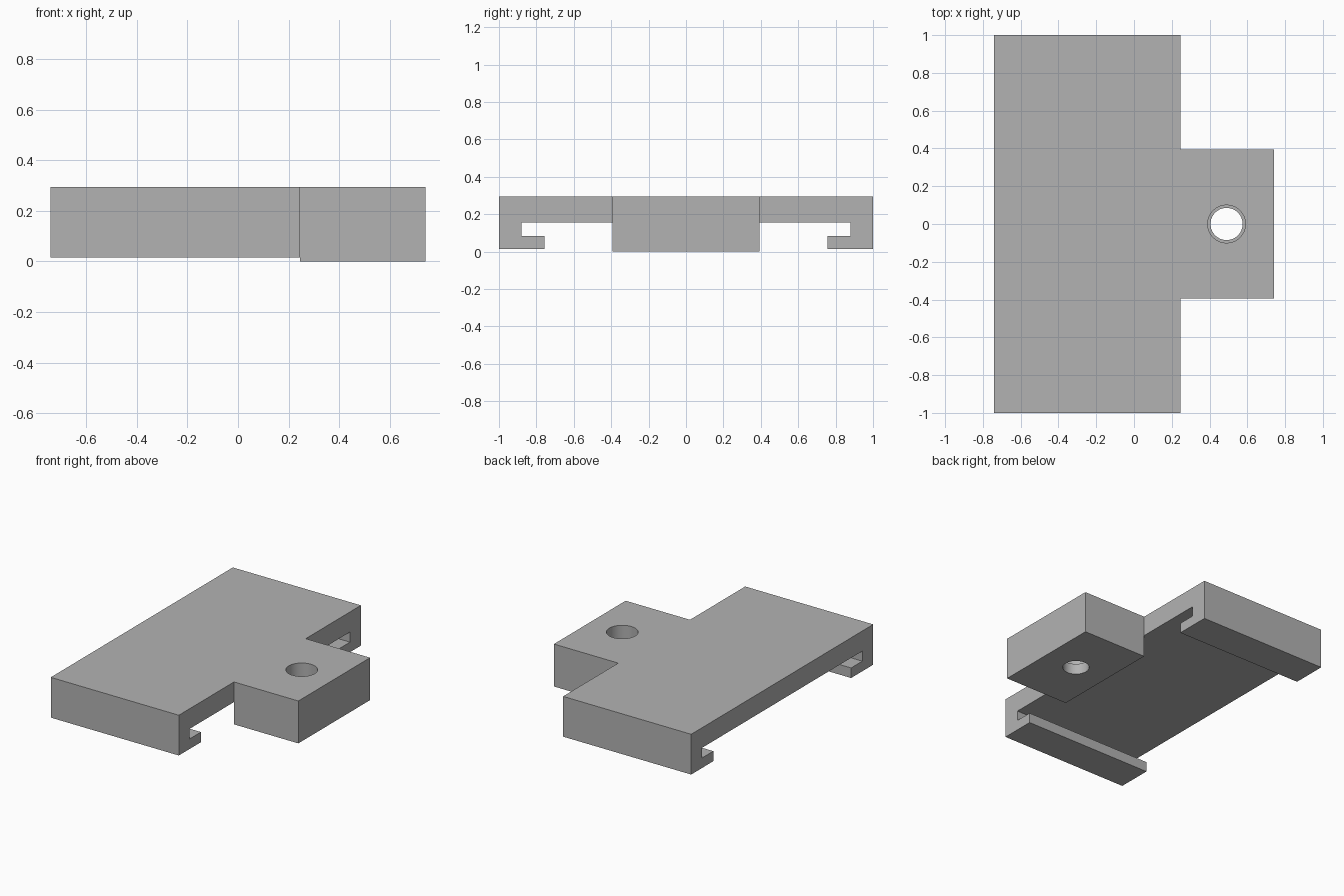
import bpy
import bmesh
from math import radians

cube = bpy.data.objects.get("Cube")
if cube:
    bpy.data.objects.remove(cube, do_unlink=True)

# Single plain grey
grey = bpy.data.materials.new("plain grey")
grey.use_nodes = True
COLOUR = (0.45, 0.45, 0.45, 1)
grey.diffuse_color = COLOUR
grey.node_tree.nodes["Principled BSDF"].inputs["Base Color"].default_value = COLOUR

TOP = 0.295
X_BACK, X_STEP, X_END = -0.74, 0.245, 0.74
HOLE_X = 0.49


def make_object(name, bm):
    bmesh.ops.recalc_face_normals(bm, faces=bm.faces)
    mesh = bpy.data.meshes.new(name)
    bm.to_mesh(mesh)
    bm.free()
    mesh.materials.append(grey)
    obj = bpy.data.objects.new(name, mesh)
    bpy.context.collection.objects.link(obj)
    return obj


def extrude_profile(name, profile, x0, x1):
    """Sweep a closed (y, z) profile along x."""
    bm = bmesh.new()
    face = bm.faces.new([bm.verts.new((x0, y, z)) for y, z in profile])
    result = bmesh.ops.extrude_face_region(bm, geom=[face])
    moved = [v for v in result["geom"] if isinstance(v, bmesh.types.BMVert)]
    bmesh.ops.translate(bm, verts=moved, vec=(x1 - x0, 0, 0))
    return make_object(name, bm)


def cylinder(name, radius, z0, z1):
    bm = bmesh.new()
    bmesh.ops.create_cone(bm, cap_ends=True, segments=64,
                          radius1=radius, radius2=radius, depth=z1 - z0)
    bmesh.ops.translate(bm, verts=bm.verts, vec=(HOLE_X, 0, (z0 + z1) / 2))
    return make_object(name, bm)


def combine(target, other, operation):
    mod = target.modifiers.new(operation.lower(), "BOOLEAN")
    mod.operation = operation
    mod.solver = "EXACT"
    mod.object = other
    bpy.context.view_layer.objects.active = target
    bpy.ops.object.modifier_apply(modifier=mod.name)
    bpy.data.objects.remove(other, do_unlink=True)


# Plate with a hooked rail along each end
half = [(1, TOP), (1, 0.015), (0.757, 0.015), (0.757, 0.085),
        (0.88, 0.085), (0.88, 0.155)]
profile = half + [(-y, z) for y, z in reversed(half)]
plate = extrude_profile("slotted_mounting_plate", profile, X_BACK, X_STEP)

# Side block carrying the stepped hole
W = 0.394
block = extrude_profile("side_block", [(W, TOP), (W, 0), (-W, 0), (-W, TOP)],
                        X_STEP, X_END)
combine(plate, block, "UNION")

# Stepped hole: wide bore above a narrower one
combine(plate, cylinder("wide_bore", 0.1, 0.075, 0.4), "DIFFERENCE")
combine(plate, cylinder("narrow_bore", 0.085, -0.1, 0.2), "DIFFERENCE")

# Merge flat regions, smooth only the bore walls
bm = bmesh.new()
bm.from_mesh(plate.data)
bmesh.ops.remove_doubles(bm, verts=bm.verts, dist=0.0001)
bmesh.ops.dissolve_limit(bm, angle_limit=radians(1), verts=bm.verts, edges=bm.edges)
bm.to_mesh(plate.data)
bm.free()

bpy.ops.object.select_all(action="DESELECT")
plate.select_set(True)
bpy.context.view_layer.objects.active = plate
bpy.ops.object.shade_smooth_by_angle(angle=radians(30))
